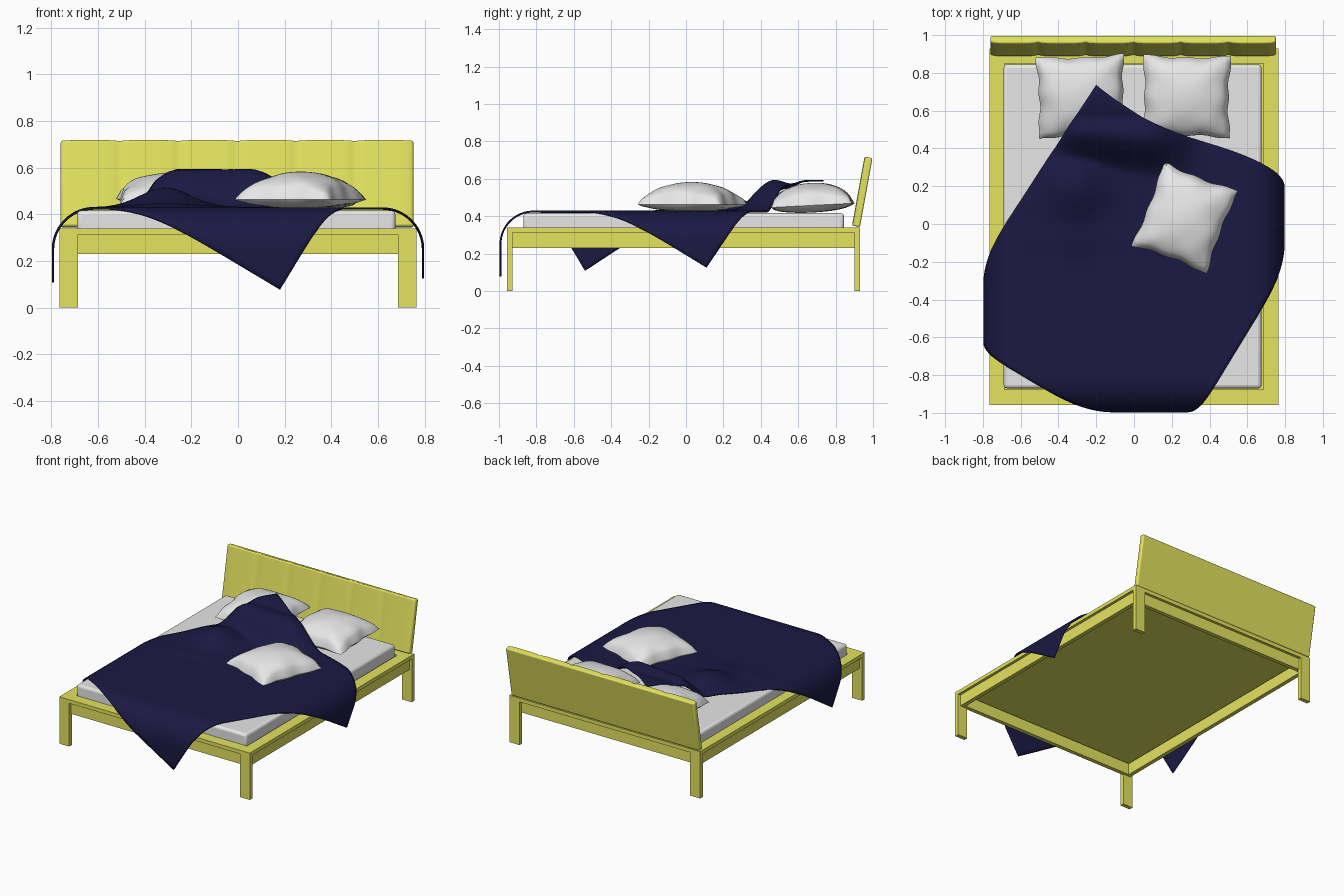
import bpy, bmesh, math
from math import sin, cos, pi, radians, exp

cube = bpy.data.objects.get("Cube")
if cube:
    bpy.data.objects.remove(cube, do_unlink=True)


def material(name, rgb):
    m = bpy.data.materials.new(name)
    m.use_nodes = True
    m.diffuse_color = (*rgb, 1)
    m.node_tree.nodes["Principled BSDF"].inputs["Base Color"].default_value = (*rgb, 1)
    return m


YELLOW = material("mustard_yellow", (0.77, 0.77, 0.115))
WHITE = material("linen_white", (0.80, 0.80, 0.80))
NAVY = material("navy_blue", (0.0105, 0.0095, 0.056))


def add_object(name, bm, mat, smooth=False):
    bmesh.ops.recalc_face_normals(bm, faces=bm.faces)
    mesh = bpy.data.meshes.new(name)
    bm.to_mesh(mesh)
    bm.free()
    mesh.materials.append(mat)
    ob = bpy.data.objects.new(name, mesh)
    bpy.context.collection.objects.link(ob)
    if smooth:
        bpy.ops.object.select_all(action="DESELECT")
        ob.select_set(True)
        bpy.context.view_layer.objects.active = ob
        bpy.ops.object.shade_smooth_by_angle(angle=radians(40))
    return ob


def bevel(ob, width, segments=3):
    mod = ob.modifiers.new("rounded_edges", "BEVEL")
    mod.width, mod.segments = width, segments
    mod.limit_method, mod.angle_limit = "ANGLE", radians(50)


def box(name, mat, x, y, z, smooth=False):
    """Box from three (low, high) ranges."""
    bm = bmesh.new()
    bmesh.ops.create_cube(bm, size=1)
    for v in bm.verts:
        v.co = [lo + (c + 0.5) * (hi - lo) for c, (lo, hi) in zip(v.co, (x, y, z))]
    return add_object(name, bm, mat, smooth)


def sheet(bm, n, place):
    """Grid of quads over u, v in -1..1."""
    rows = [[bm.verts.new(place(2 * i / n - 1, 2 * j / n - 1)) for i in range(n + 1)]
            for j in range(n + 1)]
    for j in range(n):
        for i in range(n):
            bm.faces.new((rows[j][i], rows[j][i + 1], rows[j + 1][i + 1], rows[j + 1][i]))


def smoothstep(a, b, t):
    t = min(1, max(0, (t - a) / (b - a)))
    return t * t * (3 - 2 * t)


# Bed frame: rim boards, aprons set in below them, legs at the corners
W, FRONT, BACK = 0.765, -0.957, 0.93
INSET, THICK = 0.02, 0.03
RIM_Z, APRON_Z, LEG_Z = (0.313, 0.34), (0.23, 0.313), (0, 0.313)
for side, s in (("right", -1), ("left", 1)):
    def span(a, b):
        return tuple(sorted((s * a, s * b)))
    box(side + "_rim", YELLOW, span(W - 0.08, W), (FRONT, BACK), RIM_Z)
    box(side + "_apron", YELLOW, span(W - INSET - THICK, W - INSET),
        (FRONT + INSET, BACK - INSET), APRON_Z)
    box("front_leg_" + side, YELLOW, span(W - 0.08, W), (FRONT, FRONT + THICK), LEG_Z)
    box("back_leg_" + side, YELLOW, span(W - 0.08, W), (BACK - THICK, BACK), LEG_Z)
for name, y, d in (("front", FRONT, 1), ("back", BACK, -1)):
    box(name + "_rim", YELLOW, (0.08 - W, W - 0.08), sorted((y, y + d * 0.08)), RIM_Z)
    box(name + "_apron", YELLOW, (INSET + THICK - W, W - INSET - THICK),
        sorted((y + d * INSET, y + d * (INSET + THICK))), APRON_Z)
box("base_panel", YELLOW, (-0.7, 0.7), (-0.89, 0.87), (0.3, 0.318))

# Mattress
mattress = box("mattress", WHITE, (-0.69, 0.675), (-0.87, 0.845), (0.318, 0.416), True)
bevel(mattress, 0.018)

# Headboard: scalloped cross-section of six padded panels, extruded and tilted back
PANELS, STEPS, LEFT, RIGHT = 6, 16, -0.76, 0.752
bm = bmesh.new()
outline = [(RIGHT, 0), (LEFT, 0)]
for k in range(PANELS * STEPS + 1):
    u = 2 * (k % STEPS) / STEPS - 1
    bulge = 0.008 * (1 - abs(u) ** 6)
    outline.append((LEFT + (RIGHT - LEFT) * k / (PANELS * STEPS), -0.035 - bulge))
base = bm.faces.new([bm.verts.new((x, y, 0)) for x, y in outline])
top = bmesh.ops.extrude_face_region(bm, geom=[base])["geom"]
for v in top:
    if isinstance(v, bmesh.types.BMVert):
        v.co.z = 0.374 + 0.25 * max(0, -v.co.y - 0.035)
headboard = add_object("headboard", bm, YELLOW, True)
headboard.location = (0, BACK, 0.342)
headboard.rotation_euler.x = -radians(10.3)
bevel(headboard, 0.009)


# Pillows: two puffed shells meeting at a pinched seam
def pillow(name, center, size, angle, tilt, phase):
    bm = bmesh.new()
    for up, height in ((1, 0.12), (-1, 0.038)):
        def place(u, v):
            puff = max(0, (1 - u * u) * (1 - v * v)) ** 0.4
            crease = 1 + 0.07 * sin(7 * u + phase) * sin(5 * v + phase) * (u * u + v * v)
            x = u * size[0] * (1 - 0.06 * (1 - v * v)) + 0.004 * sin(9 * v + phase) * u
            y = v * size[1] * (1 - 0.06 * (1 - u * u)) + 0.004 * sin(8 * u + phase) * v
            return x, y, up * height * puff * crease
        sheet(bm, 28, place)
    bmesh.ops.remove_doubles(bm, verts=bm.verts, dist=0.0005)
    ob = add_object(name, bm, WHITE, True)
    ob.location = center
    ob.rotation_euler = (radians(tilt), 0, radians(angle))


pillow("back_pillow_right", (-0.28, 0.675, 0.458), (0.235, 0.218), 2, 3, 0.5)
pillow("back_pillow_left", (0.278, 0.675, 0.458), (0.235, 0.218), -1, 3, 1.7)
pillow("front_pillow", (0.27, 0.032, 0.463), (0.213, 0.238), -21, 0, 2.6)

# Blanket: rectangle laid diagonally, bent over the edges, raised over one pillow
FOOT, HEAD = ((-1.035, -0.54), (0.18, -1.265)), ((-0.2, 0.735), (1.018, 0.11))


def drape(t, edge, radius=0.175):
    """Length past the edge -> (sideways position, drop)."""
    over = abs(t) - edge
    if over <= 0:
        return t, 0
    bend = min(over / radius, pi / 2)
    drop = radius * (1 - cos(bend)) + max(0, over - radius * pi / 2)
    return math.copysign(edge + radius * sin(bend), t), drop


def blanket_point(u, v):
    a, b = (u + 1) / 2, (v + 1) / 2
    x, y = [(FOOT[0][i] * (1 - a) + FOOT[1][i] * a) * (1 - b)
            + (HEAD[0][i] * (1 - a) + HEAD[1][i] * a) * b for i in (0, 1)]
    y -= 0.05 * b ** 6 * sin(2 * pi * a) * (1 - a * 0.4)
    x, drop_x = drape(x, 0.618)
    if y < 0:
        y, drop_y = drape(y, 0.817)
    else:
        drop_y = 0
    # hump over the pillow, with a slanting front and a dip behind the fold
    rise = 0.165 * smoothstep(0.25, 0.48, y + 0.1 * x)
    rise *= smoothstep(-0.5, -0.27, x) * (1 - smoothstep(0.05, 0.38, x))
    rise -= 0.02 * exp(-((y - 0.56) / 0.05) ** 2) * smoothstep(0.1, 0.16, rise)
    ridge = 0.085 * exp(-((x + 0.31) / 0.15) ** 2 - ((y - 0.2) / 0.17) ** 2)
    ripple = 0.01 * exp(-((x + 0.3) / 0.25) ** 2 - ((y + 0.08) / 0.06) ** 2)
    lift = (rise ** 4 + ridge ** 4) ** 0.25
    return x, y, 0.425 - drop_x - drop_y + lift + ripple


bm = bmesh.new()
sheet(bm, 72, blanket_point)
blanket = add_object("blanket", bm, NAVY, True)
cloth = blanket.modifiers.new("cloth_thickness", "SOLIDIFY")
cloth.thickness, cloth.offset = 0.01, 0
